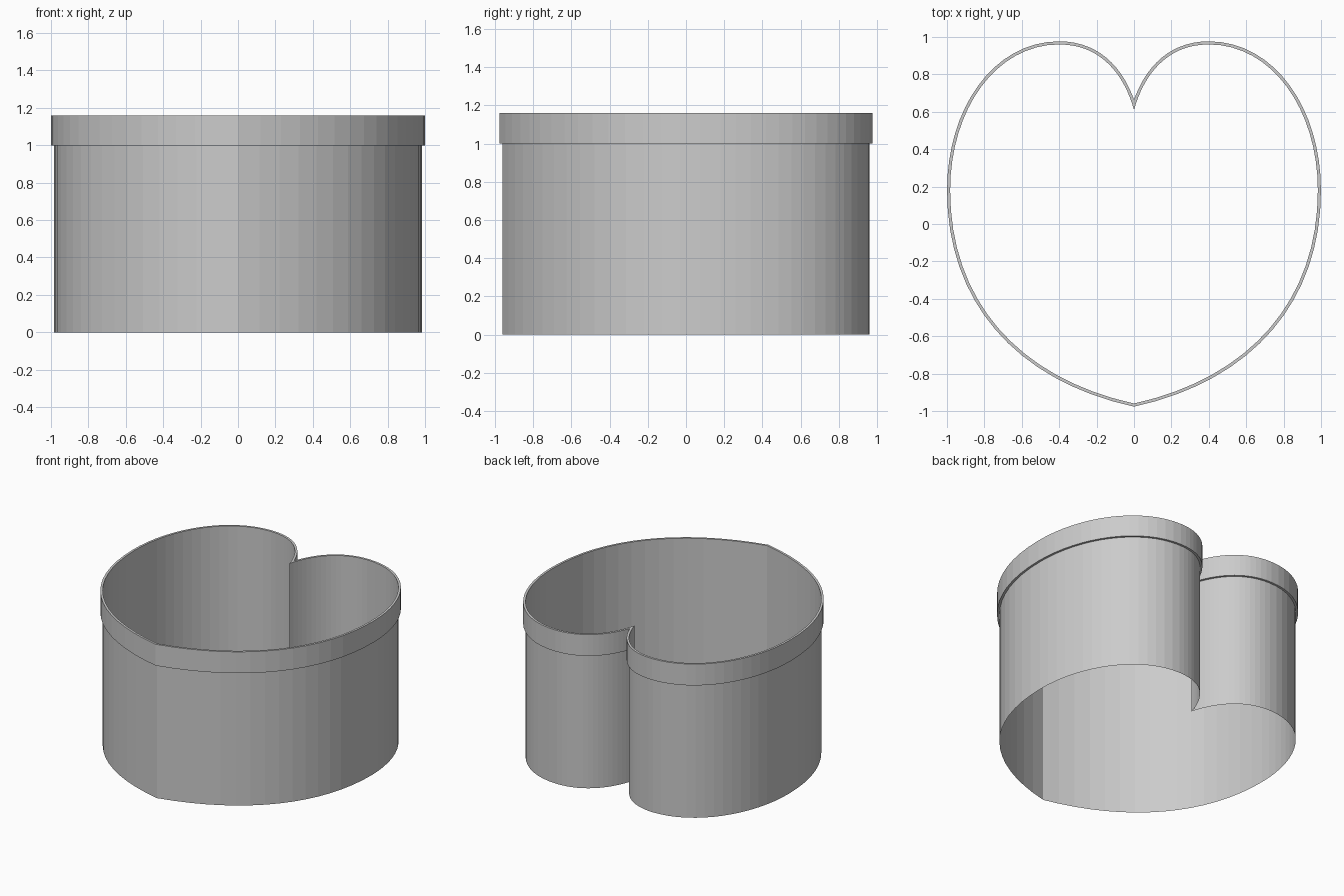
import bpy
import bmesh
from mathutils import Vector

if "Cube" in bpy.data.objects:
    bpy.data.objects.remove(bpy.data.objects["Cube"])

STEPS = 16          # facets per curve segment
WALL = 0.0165       # rim thickness
RIM_BOTTOM, RIM_TOP = 1.0, 1.16

grey = bpy.data.materials.new("plain_grey")
grey.diffuse_color = (0.6, 0.6, 0.6, 1)
grey.use_nodes = True
grey.node_tree.nodes["Principled BSDF"].inputs["Base Color"].default_value = grey.diffuse_color


def bezier(p0, p1, p2, p3):
    p = [Vector(q) for q in (p0, p1, p2, p3)]
    for i in range(STEPS):
        t = i / STEPS
        u = 1 - t
        yield p[0] * u**3 + p[1] * 3 * u * u * t + p[2] * 3 * u * t * t + p[3] * t**3


def mirrored_loop(half):
    """Right half from notch to tip -> full counter-clockwise loop."""
    left = [Vector((-p.x, p.y)) for p in half[1:-1]]
    return [half[0]] + left + [half[-1]] + half[-2:0:-1]


def offset_half(half, d):
    """Push the right half outwards, trimming the overlap in the notch."""
    out = []
    for i, p in enumerate(half):
        a = half[i - 1] if i else p
        b = half[i + 1] if i + 1 < len(half) else Vector((-a.x, a.y))
        t = (b - a).normalized()
        out.append(p + Vector((-t.y, t.x)) * d)
    k = next(i for i, p in enumerate(out) if p.x > 0)
    a, b = out[k - 1], out[k]
    notch = a.lerp(b, -a.x / (b.x - a.x))
    out[-1].x = 0
    return [notch] * k + out[k:]


def skin(name, layers, closed=False):
    """Bridge (loop, height) layers with quads."""
    bm = bmesh.new()
    rings = [[bm.verts.new((p.x, p.y, z)) for p in loop] for loop, z in layers]
    n = len(rings[0])
    pairs = list(zip(rings, rings[1:]))
    if closed:
        pairs.append((rings[-1], rings[0]))
    for a, b in pairs:
        for i in range(n):
            j = (i + 1) % n
            bm.faces.new((a[i], a[j], b[j], b[i]))
    bmesh.ops.remove_doubles(bm, verts=bm.verts, dist=1e-5)
    mesh = bpy.data.meshes.new(name)
    bm.to_mesh(mesh)
    bm.free()
    mesh.materials.append(grey)
    obj = bpy.data.objects.new(name, mesh)
    bpy.context.collection.objects.link(obj)
    return obj


# Heart outline, right half: notch -> lobe top -> widest point -> tip
half = [
    *bezier((0, 0.61), (0.05, 0.79), (0.17, 0.96), (0.40, 0.96)),
    *bezier((0.40, 0.96), (0.74, 0.96), (0.983, 0.61), (0.983, 0.18)),
    *bezier((0.983, 0.18), (0.983, -0.40), (0.63, -0.82), (0, -0.96)),
    Vector((0, -0.96)),
]
inner = mirrored_loop(half)
outer = mirrored_loop(offset_half(half, WALL))

# Thin heart wall, open at top and bottom
skin("heart_wall", [(inner, 0), (inner, RIM_BOTTOM)])

# Thicker band around the top
skin("top_rim", [(outer, RIM_BOTTOM), (outer, RIM_TOP),
                 (inner, RIM_TOP), (inner, RIM_BOTTOM)], closed=True)
